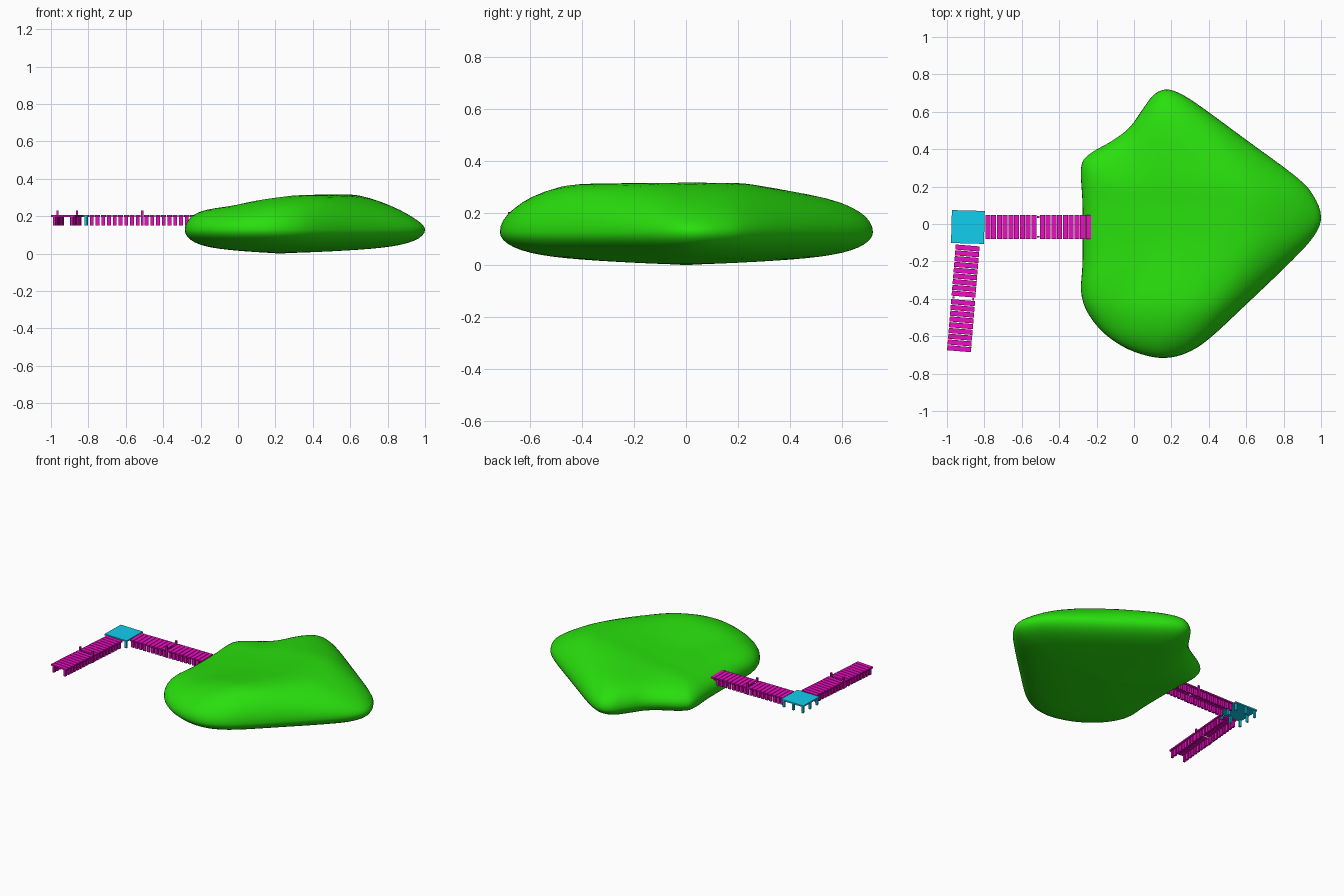
import bpy, bmesh
from math import sin, pi, radians
from mathutils import Matrix, Vector

if "Cube" in bpy.data.objects:
    bpy.data.objects.remove(bpy.data.objects["Cube"])


def material(name, rgb):
    m = bpy.data.materials.new(name)
    m.diffuse_color = (*rgb, 1)
    m.use_nodes = True
    m.node_tree.nodes["Principled BSDF"].inputs["Base Color"].default_value = m.diffuse_color
    return m


GREEN = material("grass_green", (0.022, 0.74, 0.004))
PINK = material("pier_magenta", (0.85, 0.004, 0.54))
CYAN = material("deck_cyan", (0.006, 0.62, 0.86))


def make_object(name, bm, mat):
    bmesh.ops.recalc_face_normals(bm, faces=bm.faces)
    me = bpy.data.meshes.new(name)
    bm.to_mesh(me)
    bm.free()
    me.materials.append(mat)
    ob = bpy.data.objects.new(name, me)
    bpy.context.collection.objects.link(ob)
    return ob


def add_box(bm, centre, size):
    mat = Matrix.Translation(centre) @ Matrix.Diagonal((*size, 1))
    bmesh.ops.create_cube(bm, size=1, matrix=mat)


def lerp_table(t, table):
    if t <= table[0][0]:
        return table[0][1]
    for (a, u), (b, v) in zip(table, table[1:]):
        if t <= b:
            k = (t - a) / (b - a)
            return u + (v - u) * k
    return table[-1][1]


# Island: shoreline outline, smoothed, then domed above and below the rim
SHORE = [(1.0, 0.04), (0.96, 0.15), (0.87, 0.25), (0.6, 0.45), (0.34, 0.64),
         (0.23, 0.705), (0.16, 0.718), (0.1, 0.685), (0.045, 0.612), (-0.025, 0.515),
         (-0.12, 0.443), (-0.24, 0.372), (-0.283, 0.3), (-0.275, 0.1),
         (-0.275, -0.2), (-0.283, -0.36), (-0.25, -0.47), (-0.17, -0.575),
         (-0.06, -0.655), (0.06, -0.702), (0.17, -0.716), (0.28, -0.69),
         (0.4, -0.615), (0.6, -0.43), (0.85, -0.19), (0.965, -0.06)]
CX, RIM = 0.22, 0.127
CREST = [(-0.7, 0.25), (-0.6, 0.285), (-0.45, 0.317), (0.22, 0.317),
         (0.4, 0.29), (0.55, 0.268), (0.7, 0.24)]
RISE = [(-0.9, -0.095), (-0.7, -0.076), (-0.5, -0.06), (-0.3, -0.023),
        (-0.13, 0.0), (0.03, 0.0), (0.15, -0.03), (0.3, -0.08), (0.4, -0.12)]


def smooth_loop(pts, n):
    out, k = [], len(pts)
    for i in range(k):
        a, b, c, d = [Vector(pts[(i + j) % k]) for j in (-1, 0, 1, 2)]
        for s in range(n):
            t = s / n
            out.append(0.5 * (2 * b + (c - a) * t + (2 * a - 5 * b + 4 * c - d) * t * t
                              + (3 * b - a - 3 * c + d) * t ** 3))
    return out


def raw_top(x, y):
    ridge = 0.6 - 0.6 * max(0, abs(y) - 0.1) ** 1.2
    return max(lerp_table(y, CREST) + lerp_table(x - ridge, RISE), 0.2)


def top_height(x, y):
    # average nearby samples so the ridge is soft
    o = [(i * 0.035, j * 0.035) for i in (-1, 0, 1) for j in (-1, 0, 1)]
    return sum(raw_top(x + a, y + b) for a, b in o) / 9


def build_island():
    shore = smooth_loop(SHORE, 4)
    n, steps = len(shore), 16
    scales = [sin(i / steps * pi / 2) for i in range(1, steps + 1)]
    bm = bmesh.new()

    def height(x, y, s, side):
        full = (1 - s ** 7.5) ** 0.5 if s < 0.9999 else 0
        target = top_height(x, y) if side > 0 else 0.002 + 0.042 * s ** 1.4
        return RIM + (target - RIM) * full

    def ring(s, side):
        r = []
        for p in shore:
            x, y = CX + (p.x - CX) * s, p.y * s
            r.append(bm.verts.new((x, y, height(x, y, s, side))))
        return r

    rings = [ring(s, 1) for s in scales] + [ring(s, -1) for s in reversed(scales[:-1])]
    for a, b in zip(rings, rings[1:]):
        for i in range(n):
            j = (i + 1) % n
            bm.faces.new((a[i], a[j], b[j], b[i]))
    for r, side in ((rings[0], 1), (rings[-1], -1)):
        c = bm.verts.new((CX, 0, top_height(CX, 0) if side > 0 else 0.0))
        for i in range(n):
            bm.faces.new((r[i], r[(i + 1) % n], c))
    for f in bm.faces:
        f.smooth = True
    make_object("island", bm, GREEN)


build_island()

TOP, FOOT = 0.205, 0.149


# Pier: two runs of nine planks on short legs, with a pair of posts between
def build_pier(name, start, end):
    a, b = Vector(start), Vector(end)
    length = (b - a).length
    d = (b - a).normalized()
    bm = bmesh.new()
    gap, per_run = 0.015, 9
    pitch = (length - gap) / (2 * per_run)
    for i in range(2 * per_run):
        x = (i + 0.5) * pitch + (gap if i >= per_run else 0)
        add_box(bm, (x, 0, TOP - 0.005), (pitch * 0.88, 0.128, 0.01))
        for side in (-1, 1):
            add_box(bm, (x, side * 0.047, (TOP + FOOT) / 2 - 0.004),
                    (0.02, 0.014, TOP - FOOT - 0.008))
    for side in (-1, 1):
        add_box(bm, (length / 2, side * 0.053, (0.23 + FOOT) / 2), (0.012, 0.01, 0.23 - FOOT))
    rot = Matrix(((d.x, -d.y, 0, a.x), (d.y, d.x, 0, a.y), (0, 0, 1, 0), (0, 0, 0, 1)))
    bm.transform(rot)
    make_object(name, bm, PINK)


build_pier("shore_pier", (-0.797, -0.015), (-0.228, -0.015))
build_pier("side_pier", (-0.889, -0.113), (-0.936, -0.682))

# Corner platform on legs
bm = bmesh.new()
add_box(bm, (0, 0, TOP - 0.004), (0.176, 0.176, 0.01))
for ix in (-1, 0, 1):
    for iy in (-1, 0, 1):
        if ix or iy:
            add_box(bm, (ix * 0.076, iy * 0.076, (TOP + FOOT) / 2 - 0.004),
                    (0.014, 0.014, TOP - FOOT - 0.008))
bm.transform(Matrix.Translation((-0.888, -0.016, 0)) @ Matrix.Rotation(radians(-1.5), 4, 'Z'))
make_object("corner_platform", bm, CYAN)
